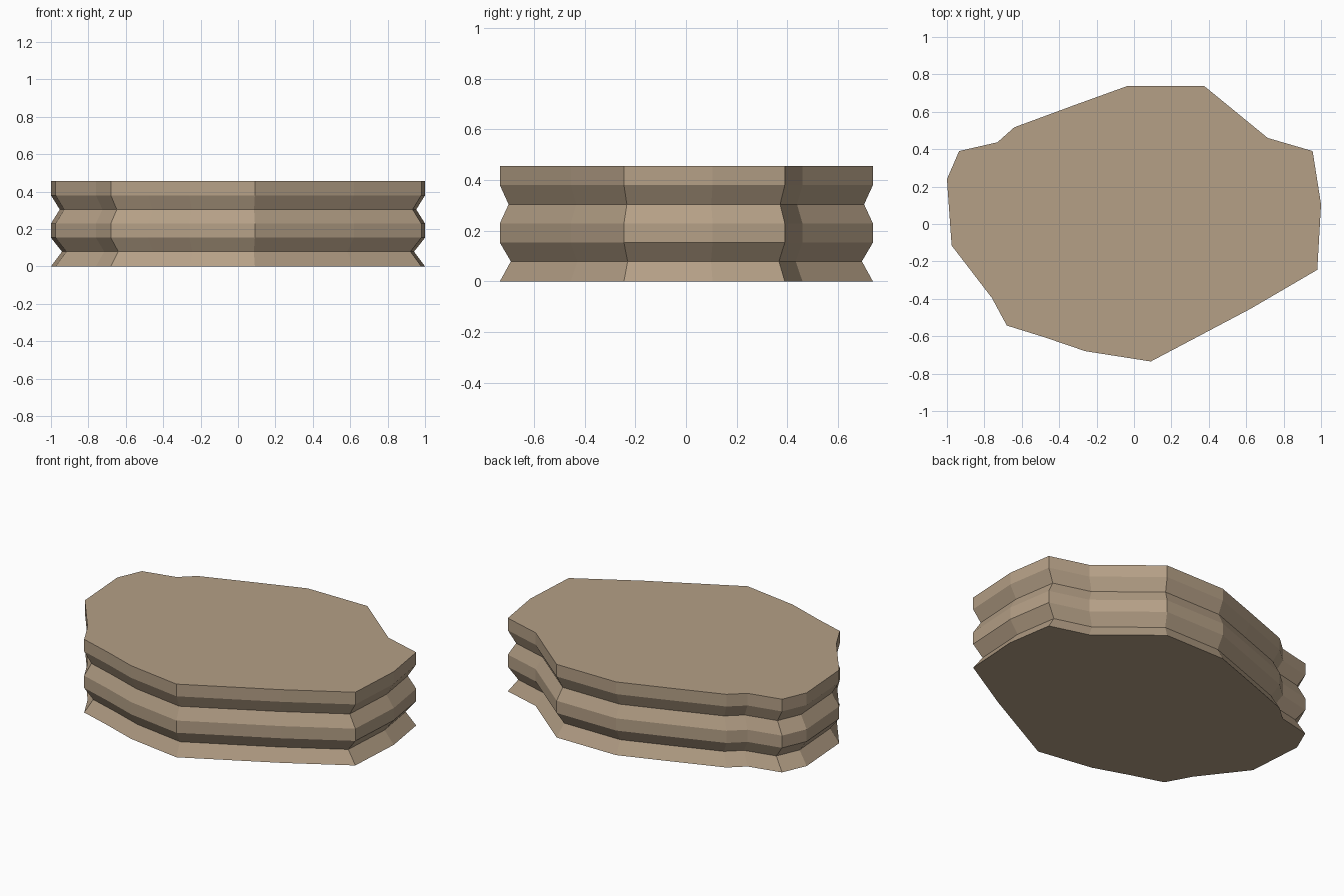
import bpy, bmesh

if "Cube" in bpy.data.objects:
    bpy.data.objects.remove(bpy.data.objects["Cube"])

# Irregular rock outline seen from above, counter-clockwise
OUTLINE = [(0.09, -0.735), (0.62, -0.455), (0.98, -0.245), (1.0, 0.105),
           (0.955, 0.39), (0.715, 0.46), (0.375, 0.738), (0.16, 0.738),
           (-0.035, 0.738), (-0.32, 0.635), (-0.64, 0.517), (-0.73, 0.437),
           (-0.935, 0.39), (-1.0, 0.24), (-0.975, -0.115), (-0.76, -0.395),
           (-0.68, -0.543), (-0.48, -0.605), (-0.26, -0.68)]

# Layered side profile: height and outline scale
LEVELS = [(0.0, 1.0), (0.079, 0.941), (0.153, 1.0), (0.229, 1.0),
          (0.304, 0.953), (0.38, 1.0), (0.456, 1.0)]

# Layered stone slab: stacked outline rings bridged with quads and capped
bm = bmesh.new()
rings = [[bm.verts.new((x * s, y * s, z)) for x, y in OUTLINE] for z, s in LEVELS]
n = len(OUTLINE)
for low, high in zip(rings, rings[1:]):
    for i in range(n):
        j = (i + 1) % n
        bm.faces.new((low[i], low[j], high[j], high[i]))
bm.faces.new(rings[0][::-1])
bm.faces.new(rings[-1])

mesh = bpy.data.meshes.new("stone_slab")
bm.to_mesh(mesh)
bm.free()
slab = bpy.data.objects.new("stone_slab", mesh)
bpy.context.collection.objects.link(slab)

# Sandy stone colour
stone = bpy.data.materials.new("sandstone")
stone.diffuse_color = (0.46, 0.35, 0.24, 1.0)
stone.use_nodes = True
stone.node_tree.nodes["Principled BSDF"].inputs["Base Color"].default_value = stone.diffuse_color
mesh.materials.append(stone)
